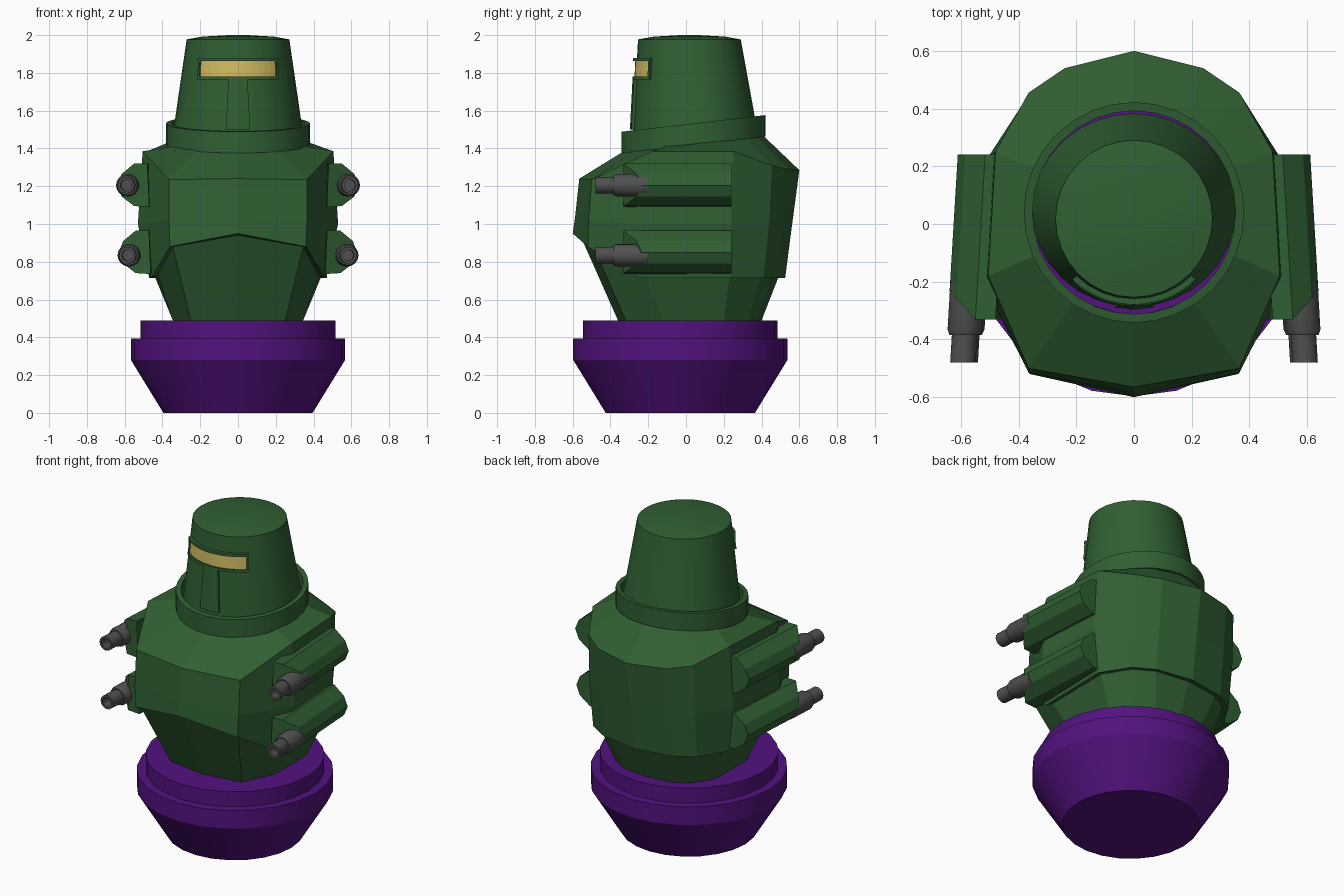
import bpy, bmesh
from math import sin, cos, pi, hypot, radians

if "Cube" in bpy.data.objects:
    bpy.data.objects.remove(bpy.data.objects["Cube"])


def material(name, rgb):
    m = bpy.data.materials.new(name)
    m.diffuse_color = (*rgb, 1)
    m.use_nodes = True
    m.node_tree.nodes["Principled BSDF"].inputs["Base Color"].default_value = m.diffuse_color
    return m


GREEN = material("green", (0.03, 0.115, 0.033))
PURPLE = material("purple", (0.085, 0.006, 0.21))
YELLOW = material("yellow", (0.64, 0.5, 0.12))
GREY = material("dark_grey", (0.08, 0.08, 0.08))


def loft(name, rings, mat, cap_lo=False, cap_hi=False, closed=False, smooth=False, mirror=False):
    """Skin a list of equal-length point rings."""
    bm = bmesh.new()
    vs = [[bm.verts.new(p) for p in r] for r in rings]
    n = len(vs[0])
    pairs = list(zip(vs, vs[1:])) + ([(vs[-1], vs[0])] if closed else [])
    for a, b in pairs:
        for i in range(n):
            j = (i + 1) % n
            bm.faces.new((a[i], a[j], b[j], b[i]))
    if cap_lo:
        bm.faces.new(vs[0][::-1])
    if cap_hi:
        bm.faces.new(vs[-1])
    bmesh.ops.recalc_face_normals(bm, faces=bm.faces)
    me = bpy.data.meshes.new(name)
    bm.to_mesh(me)
    bm.free()
    me.materials.append(mat)
    ob = bpy.data.objects.new(name, me)
    bpy.context.collection.objects.link(ob)
    if mirror:
        ob.modifiers.new("mirror", "MIRROR").use_mirror_merge = False
    if smooth:
        bpy.ops.object.select_all(action="DESELECT")
        ob.select_set(True)
        bpy.context.view_layer.objects.active = ob
        bpy.ops.object.shade_smooth_by_angle(angle=radians(30))
    return ob


def circle(rx, ry, cy, z, n=32, tilt=0.0):
    pts = []
    for i in range(n):
        a = 2 * pi * i / n
        y = cy + ry * sin(a)
        pts.append((rx * cos(a), y, z + tilt * y))
    return pts


def full(half):
    """Complete a half ring (front centre to back centre) by symmetry."""
    return half + [(-x, y, z) for x, y, z in half[-2:0:-1]]


# Base
loft("base", [circle(r, r, -0.03, z, 24) for r, z in
              ((0.395, 0), (0.567, 0.28), (0.567, 0.395), (0.515, 0.395), (0.515, 0.49))],
     PURPLE, True, True, smooth=True)

# Faceted hollow body: hips, overhanging lip, torso, shoulders
hip_low = [(0, -.36, .49), (.25, -.32, .49), (.345, -.12, .49), (.345, .2, .49),
           (.26, .33, .49), (.16, .385, .49), (0, .40, .49)]
hip_top = [(0, -.56, .94), (.345, -.49, .88), (.425, -.22, .73), (.44, .23, .72),
           (.34, .39, .72), (.22, .46, .72), (0, .49, .72)]
lip = [(0, -.6, .95), (.36, -.52, .88), (.46, -.25, .715), (.47, .24, .715),
       (.365, .41, .715), (.24, .485, .715), (0, .525, .715)]
waist = [(0, -.588, 1.03), (.365, -.515, 1.02), (.53, -.19, 1.0), (.50, .24, 1.0),
         (.37, .44, 1.0), (.24, .515, 1.0), (0, .562, 1.0)]
chest = [(0, -.565, 1.24), (.365, -.5, 1.235), (.505, -.18, 1.385), (.48, .25, 1.385),
         (.365, .455, 1.31), (.24, .54, 1.29), (0, .6, 1.285)]
TILT, CY = 0.115, 0.04
neck = []
for x, y, z in chest:
    k = 0.365 / hypot(x, y - CY)
    ny = CY + (y - CY) * k
    neck.append((x * k, ny, 1.425 + TILT * ny))
loft("body", [full(r) for r in (hip_low, hip_top, lip, waist, chest, neck)], GREEN)

# Tilted collar ring
loft("collar", [circle(r, r, CY, z, 32, TILT) for r, z in
                ((0.382, 1.415), (0.382, 1.528), (0.352, 1.528), (0.352, 1.415))],
     GREEN, closed=True, smooth=True)

# Helmet: sheared cone with shallow dome
loft("helmet", [circle(.352, .335, .048, 1.42, 32, TILT), circle(.272, .272, .018, 1.977),
                circle(.19, .19, .018, 1.992), circle(.05, .05, .018, 2.0)],
     GREEN, False, True, smooth=True)


def arc_block(name, a, b, z0, z1, r0, r1, mat, n=12):
    """Curved block around the helmet front, angles in degrees from -y."""
    rings = []
    for i in range(n + 1):
        t = radians(a + (b - a) * i / n)
        lean = lambda r, z: r - 0.05 * (z - z0)
        rings.append([(lean(r, z) * sin(t), 0.028 - lean(r, z) * cos(t), z)
                      for r, z in ((r0, z0), (r1, z0), (r1, z1), (r0, z1))])
    return loft(name, rings, mat, True, True)


# Visor and its frame
arc_block("visor", -42, 42, 1.775, 1.865, 0.26, 0.301, YELLOW)
arc_block("visor_frame_top", -44, 44, 1.862, 1.878, 0.26, 0.308, GREEN)
arc_block("visor_frame_bottom", -44, 44, 1.765, 1.781, 0.26, 0.312, GREEN)
for s, side in ((-1, "left"), (1, "right")):
    arc_block("visor_frame_" + side, s * 41.5, s * 44, 1.765, 1.878, 0.26, 0.31, GREEN, 1)

# Nose plate under the visor
loft("nose_plate", [[(-w, -.2, z), (w, -.2, z), (w, y + .008, z), (0, y, z), (-w, y + .008, z)]
                    for w, y, z in ((.065, -.297, 1.5), (.05, -.283, 1.77))], GREEN, True, True)

# Gun pods and barrels, two per side
YAW = 0.06
pod = [(.46, .115), (.53, .115), (.60, .06), (.625, 0), (.60, -.06), (.53, -.11), (.45, -.115)]
for label, pz, bz, dx in (("upper", 1.205, 1.205, 0), ("lower", .85, .835, -.008)):
    ends = []
    for front in (False, True):
        ring = []
        for x, z in pod:
            y = min(-.235, -.33 + max(0, x - .53)) if front else .24
            ring.append((x + dx - YAW * y, y, pz + z))
        ends.append(ring)
    loft(label + "_gun_pods", ends, GREEN, True, True, mirror=True)
    barrel = [(.06, -.2), (.06, -.365), (.052, -.385), (.044, -.385), (.044, -.48),
              (.03, -.48), (.03, -.42)]
    loft(label + "_gun_barrels",
         [[(.564 + dx - YAW * y + r * cos(i * pi / 8), y, bz + r * sin(i * pi / 8))
           for i in range(16)] for r, y in barrel],
         GREY, True, True, smooth=True, mirror=True)
